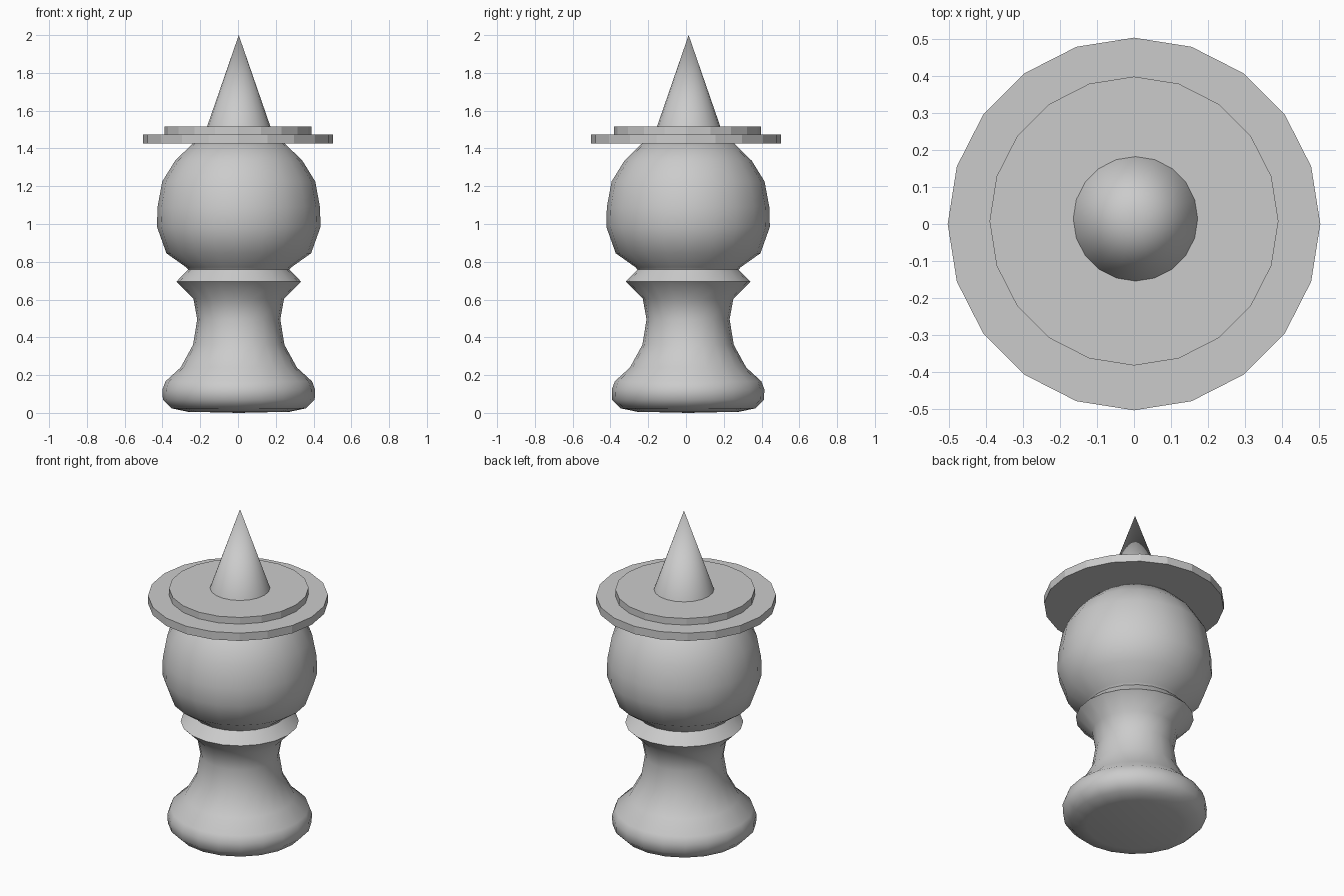
import bpy, math

if "Cube" in bpy.data.objects:
    bpy.data.objects.remove(bpy.data.objects["Cube"])

SIDES = 20

# One plain grey for every part
grey = bpy.data.materials.new("plain grey")
grey.diffuse_color = (0.6, 0.6, 0.6, 1)
grey.use_nodes = True
grey.node_tree.nodes["Principled BSDF"].inputs["Base Color"].default_value = grey.diffuse_color


def lathe(name, profile, centre=(0, 0), smooth=None):
    """Spin (radius, z) points around z; a zero radius becomes a single pole."""
    verts, rings, faces = [], [], []
    for r, z in profile:
        count = SIDES if r > 0 else 1
        rings.append([len(verts) + i for i in range(count)])
        for i in range(count):
            a = 2 * math.pi * i / SIDES
            verts.append((r * math.cos(a), r * math.sin(a), z))
    for low, high in zip(rings, rings[1:]):
        for i in range(SIDES):
            j = (i + 1) % SIDES
            if len(low) == 1:
                faces.append((low[0], high[j], high[i]))
            elif len(high) == 1:
                faces.append((low[i], low[j], high[0]))
            else:
                faces.append((low[i], low[j], high[j], high[i]))
    # Close open ends with flat caps
    if len(rings[0]) > 1:
        faces.append(tuple(reversed(rings[0])))
    if len(rings[-1]) > 1:
        faces.append(tuple(rings[-1]))
    mesh = bpy.data.meshes.new(name)
    mesh.from_pydata(verts, [], faces)
    mesh.materials.append(grey)
    ob = bpy.data.objects.new(name, mesh)
    ob.location = (*centre, 0)
    bpy.context.collection.objects.link(ob)
    if smooth:
        bpy.ops.object.select_all(action='DESELECT')
        ob.select_set(True)
        bpy.context.view_layer.objects.active = ob
        bpy.ops.object.shade_smooth_by_angle(angle=math.radians(smooth))
    return ob


# Turned body: foot, waist, collar and round head in one profile
lathe("turned_body", [
    (0, 0.0), (0.27, 0.006), (0.356, 0.024), (0.402, 0.07), (0.404, 0.124),
    (0.388, 0.167), (0.308, 0.24), (0.242, 0.36), (0.22, 0.495), (0.24, 0.605),
    (0.33, 0.695), (0.268, 0.758),
    (0.277, 0.77), (0.383, 0.845), (0.433, 0.985), (0.43, 1.09),
    (0.405, 1.225), (0.337, 1.335), (0.24, 1.43)],
    (0.004, 0.011), 80)

# Two stacked discs
lathe("brim", [(0.503, 1.426), (0.503, 1.474)])
lathe("upper_disc", [(0.39, 1.474), (0.39, 1.515)], (0, 0.008))

# Pointed spike
lathe("spike", [(0.168, 1.515), (0, 2.0)], (0.004, 0.014), 60)
